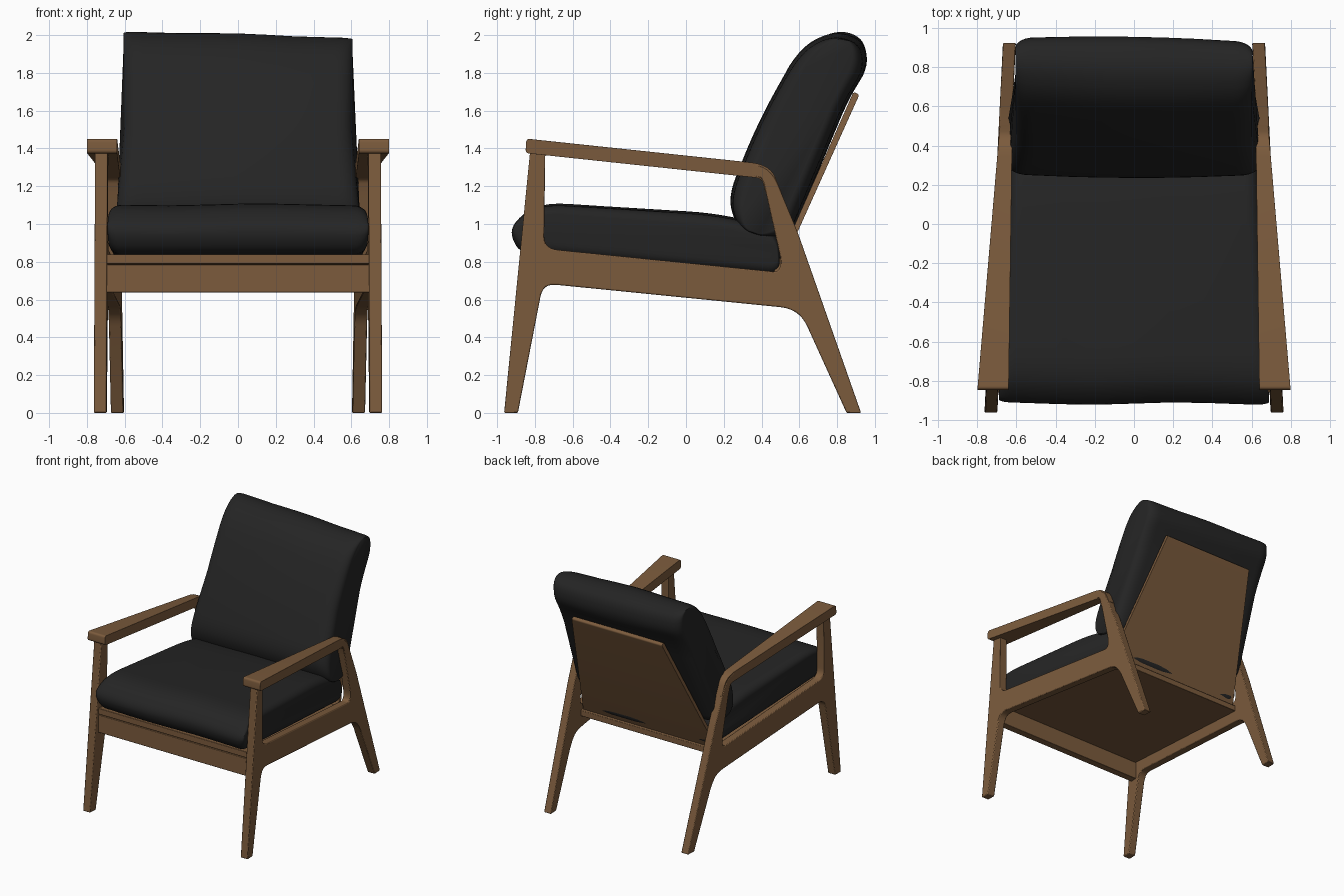
import bpy, bmesh, math
from mathutils import Vector
from mathutils.geometry import tessellate_polygon

if "Cube" in bpy.data.objects:
    bpy.data.objects.remove(bpy.data.objects["Cube"], do_unlink=True)


def material(name, rgb):
    m = bpy.data.materials.new(name)
    m.use_nodes = True
    m.diffuse_color = (*rgb, 1)
    bsdf = m.node_tree.nodes["Principled BSDF"]
    bsdf.inputs["Base Color"].default_value = (*rgb, 1)
    bsdf.inputs["Roughness"].default_value = 0.7
    return m


wood = material("walnut_wood", (0.20, 0.105, 0.046))
fabric = material("black_fabric", (0.018, 0.018, 0.018))


def rounded(points, steps=6):
    """Closed side outline of (y, z, corner size) with softened corners."""
    out = []
    for i, (y, z, r) in enumerate(points):
        p = Vector((y, z))
        a = Vector(points[i - 1][:2]) - p
        b = Vector(points[(i + 1) % len(points)][:2]) - p
        if r == 0:
            out.append(p)
            continue
        a = p + a.normalized() * min(r, 0.47 * a.length)
        b = p + b.normalized() * min(r, 0.47 * b.length)
        for k in range(steps + 1):
            t = k / steps
            out.append(a * (1 - t) ** 2 + p * 2 * t * (1 - t) + b * t * t)
    return out


def make_object(name, verts, faces, mat, angle, bevel=0):
    mesh = bpy.data.meshes.new(name)
    mesh.from_pydata(verts, [], faces)
    bm = bmesh.new()
    bm.from_mesh(mesh)
    bmesh.ops.recalc_face_normals(bm, faces=bm.faces)
    bm.to_mesh(mesh)
    bm.free()
    mesh.materials.append(mat)
    ob = bpy.data.objects.new(name, mesh)
    bpy.context.collection.objects.link(ob)
    bpy.ops.object.select_all(action='DESELECT')
    ob.select_set(True)
    bpy.context.view_layer.objects.active = ob
    bpy.ops.object.shade_smooth_by_angle(angle=math.radians(angle))
    if bevel:
        mod = ob.modifiers.new("soft_edges", 'BEVEL')
        mod.width, mod.segments = bevel, 2
        mod.limit_method, mod.angle_limit = 'ANGLE', math.radians(40)
    return ob


def prism(name, loops, x_in, x_out, bevel=0):
    """Side outline (with optional holes) spanning x_in(y, z) to x_out(y, z)."""
    flat = [p for loop in loops for p in loop]
    n = len(flat)
    verts = [(f(p.x, p.y), p.x, p.y) for f in (x_in, x_out) for p in flat]
    tris = tessellate_polygon([[Vector((p.x, p.y, 0)) for p in lp] for lp in loops])
    faces = [tuple(t) for t in tris] + [tuple(i + n for i in t) for t in tris]
    start = 0
    for loop in loops:
        m = len(loop)
        for i in range(m):
            a, b = start + i, start + (i + 1) % m
            faces.append((a, b, b + n, a + n))
        start += m
    return make_object(name, verts, faces, wood, 35, bevel)


def cushion(name, outline, axis, half_width, edge, thin, shorten, crown, drift):
    """Side outline swept across x, pinched towards both ends."""
    axis = Vector(axis).normalized()
    across = Vector((-axis.y, axis.x))
    mid = sum(outline, Vector((0, 0))) / len(outline)
    ends = [(edge * (1 - math.cos(a)), 1 - math.sin(a))
            for a in (math.pi / 2 * k / 6 for k in range(7))]
    stations = [(-1, o, s) for o, s in ends]
    stations += [(u, edge, 0) for u in (-0.6, -0.3, 0, 0.3, 0.6)]
    stations += [(1, o, s) for o, s in reversed(ends)]
    verts, n = [], len(outline)
    for u, inset, s in stations:
        for p in outline:
            d = p - mid
            q = (mid + axis * d.dot(axis) * (1 - shorten * s)
                 + across * d.dot(across) * (1 - thin * s) * (1 - crown * u * u))
            w = half_width(q.x, q.y)
            x = u * (w - inset)
            dy, dz = drift(x, q.x, q.y)
            verts.append((x, q.x + dy, q.y + dz))
    faces = [tuple(range(n)), tuple(range(len(verts) - n, len(verts)))]
    for j in range(len(stations) - 1):
        for i in range(n):
            a, b = j * n + i, j * n + (i + 1) % n
            faces.append((a, b, b + n, a + n))
    return make_object(name, verts, faces, fabric, 50)


# Side frames splay outwards towards the front
def frame_out(y, z=0):
    return 0.763 - 0.05 * (y + 0.95)


def frame_in(y, z=0):
    return frame_out(y) - 0.066


# Legs, side rail and arm support in one outline with an opening
frame_outline = rounded([
    (-0.963, 0, 0), (-0.89, 0, 0), (-0.757, 0.685, 0.07), (0.60, 0.55, 0.1),
    (0.85, 0, 0), (0.927, 0, 0), (0.59, 0.96, 0.05), (0.445, 1.308, 0.1), (-0.82, 1.438, 0)])
frame_opening = rounded([
    (-0.745, 1.378, 0.02), (0.405, 1.248, 0.04), (0.505, 0.80, 0.04),
    (0.49, 0.745, 0.03), (-0.752, 0.87, 0.07)])
# Armrest, wide in front and curling down into the rear leg
arm_outline = rounded([
    (-0.85, 1.375, 0.02), (-0.845, 1.452, 0.02), (0.445, 1.315, 0.1), (0.505, 1.17, 0),
    (0.42, 1.17, 0), (0.40, 1.242, 0.03), (-0.80, 1.37, 0)])

for side, s in (("left", 1), ("right", -1)):
    prism(side + "_side_frame", [frame_outline, frame_opening],
          lambda y, z: s * frame_in(y), lambda y, z: s * frame_out(y), 0.006)
    prism(side + "_armrest", [arm_outline],
          lambda y, z: s * (0.64 - 0.014 * (y + 0.85)),
          lambda y, z: s * (0.80 - 0.085 * (y + 0.85)), 0.01)


# Parts spanning between the frames
def span(name, points, half):
    prism(name, [rounded(points)], lambda y, z: -half(y, z), half, 0.004)


def between(y, z):
    return frame_in(y) + 0.004


span("front_rail", [(-0.86, 0.637, 0), (-0.80, 0.637, 0),
                    (-0.80, 0.785, 0), (-0.86, 0.785, 0)], between)
span("seat_board", [(-0.86, 0.79, 0), (0.50, 0.655, 0),
                    (0.50, 0.703, 0), (-0.86, 0.84, 0)], between)
span("back_panel", [(0.475, 0.70, 0), (0.918, 1.685, 0.015), (0.887, 1.70, 0.015), (0.445, 0.70, 0)],
     lambda y, z: 0.62 - 0.205 * (z - 0.70))

# Seat cushion
seat = rounded([
    (-0.88, 0.845, 0.07), (-0.935, 0.98, 0.08), (-0.79, 1.112, 0.16), (0.2, 1.05, 0.2),
    (0.5, 0.96, 0.1), (0.505, 0.725, 0.06)])
cushion("seat_cushion", seat, (1, -0.1), lambda y, z: frame_in(y) - 0.004,
        0.07, 0.42, 0.02, 0.0,
        lambda x, y, z: (0.006 * math.sin(7 * x), 0.005 * math.cos(6 * x + y) if z > 0.95 else 0))

# Back cushion, with a slightly slumped top edge
back = rounded([
    (0.27, 0.98, 0.07), (0.22, 1.14, 0.12), (0.38, 1.54, 0.3), (0.60, 1.93, 0.16),
    (0.78, 2.02, 0.1), (0.94, 1.97, 0.09), (0.965, 1.83, 0.07), (0.86, 1.66, 0.12),
    (0.56, 0.94, 0.06), (0.42, 0.92, 0.1)])
cushion("back_cushion", back, (0.45, 1), lambda y, z: 0.605 + 0.04 * max(0, min(1, (1.5 - z) / 0.45)),
        0.1, 0.36, 0.015, 0.08,
        lambda x, y, z: (-0.02 * x * (z - 1), -0.028 * x * max(0, z - 1)
                         + (0.004 * math.cos(8 * x) if z > 1.8 else 0)))
